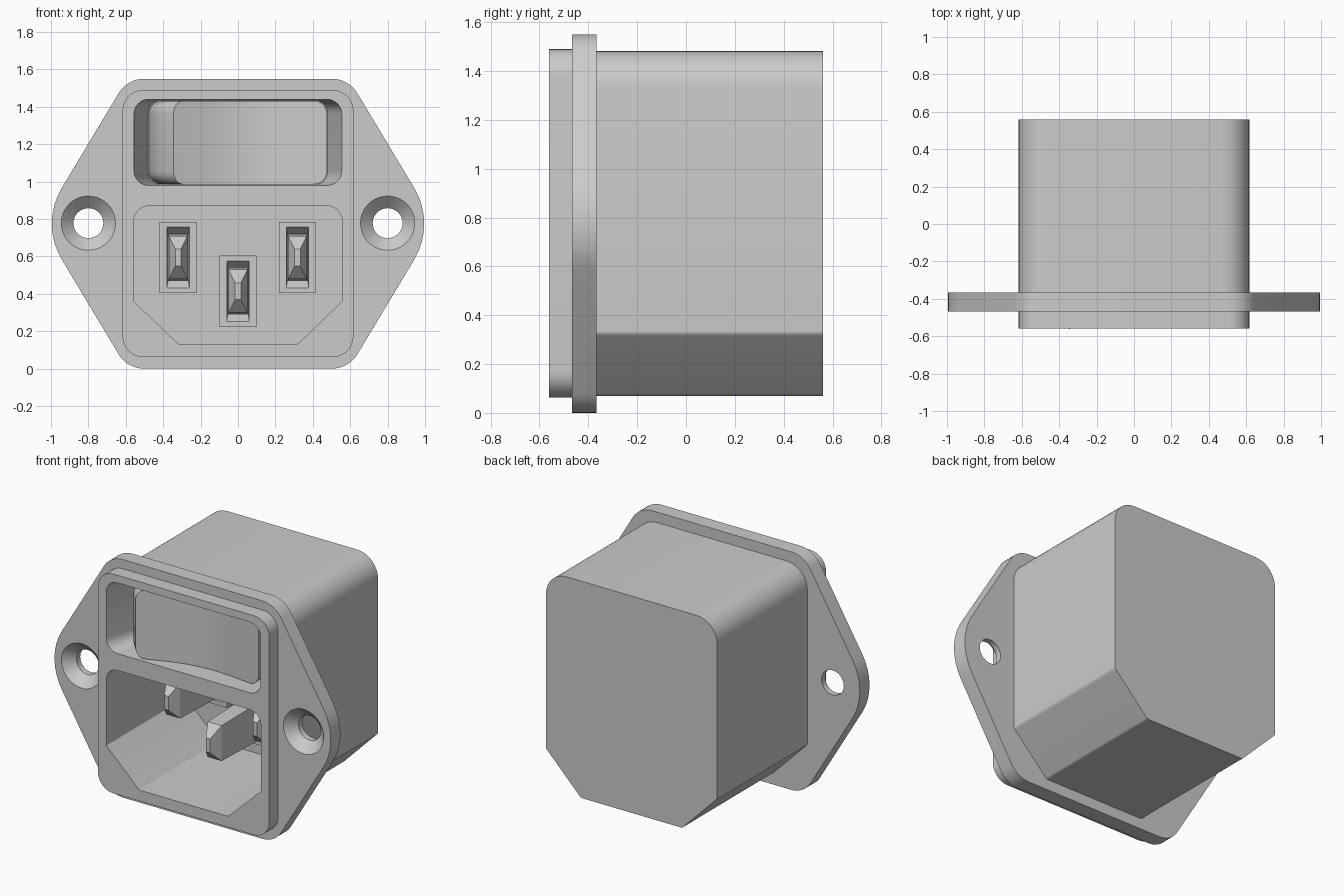
import bpy, bmesh, math
from mathutils import Vector

if "Cube" in bpy.data.objects:
    bpy.data.objects.remove(bpy.data.objects["Cube"])


def rounded(points, segs=8):
    """Outline from (u, v, radius) corners, each rounded by an arc."""
    out, n = [], len(points)
    for i, (u, v, r) in enumerate(points):
        p = Vector((u, v))
        if r == 0:
            out.append((u, v))
            continue
        a = (Vector(points[i - 1][:2]) - p).normalized()
        b = (Vector(points[(i + 1) % n][:2]) - p).normalized()
        half = a.angle(b) / 2
        centre = p + (a + b).normalized() * (r / math.sin(half))
        start = p + a * (r / math.tan(half)) - centre
        end = p + b * (r / math.tan(half)) - centre
        sweep = math.pi - 2 * half
        for k in range(segs + 1):
            t = k / segs
            q = (start * math.sin((1 - t) * sweep) + end * math.sin(t * sweep)) / math.sin(sweep)
            out.append(tuple(centre + q))
    return out


def rect(x0, x1, z0, z1, r=0.0):
    return rounded([(x0, z0, r), (x1, z0, r), (x1, z1, r), (x0, z1, r)])


def circle(x, z, r, n=40):
    return [(x + r * math.cos(2 * math.pi * i / n), z + r * math.sin(2 * math.pi * i / n)) for i in range(n)]


def loft(name, rings, vertical=False):
    """Skin (depth, outline) rings; depth runs along y, or z if vertical."""
    bm = bmesh.new()
    loops = [[bm.verts.new((u, v, d) if vertical else (u, d, v)) for u, v in pts] for d, pts in rings]
    n = len(loops[0])
    for a, b in zip(loops, loops[1:]):
        for i in range(n):
            bm.faces.new((a[i], a[(i + 1) % n], b[(i + 1) % n], b[i]))
    bm.faces.new(loops[0])
    bm.faces.new(loops[-1])
    bmesh.ops.recalc_face_normals(bm, faces=bm.faces)
    mesh = bpy.data.meshes.new(name)
    bm.to_mesh(mesh)
    bm.free()
    obj = bpy.data.objects.new(name, mesh)
    bpy.context.collection.objects.link(obj)
    return obj


def activate(obj):
    bpy.ops.object.select_all(action='DESELECT')
    obj.select_set(True)
    bpy.context.view_layer.objects.active = obj


def combine(obj, other, operation):
    mod = obj.modifiers.new("combine", 'BOOLEAN')
    mod.object, mod.operation, mod.solver = other, operation, 'EXACT'
    activate(obj)
    bpy.ops.object.modifier_apply(modifier=mod.name)
    bpy.data.objects.remove(other)


def smooth(obj):
    activate(obj)
    bpy.ops.object.shade_smooth_by_angle(angle=math.radians(25))


# Housing: mounting flange, front bezel and chamfered rear body
flange_outline = rounded([(-0.592, 0, .16), (0.592, 0, .16), (1.057, .775, .37),
                          (0.592, 1.55, .16), (-0.592, 1.55, .16), (-1.057, .775, .37)])
housing = loft("inlet_housing", [(-.467, flange_outline), (-.367, flange_outline)])
bezel_outline = rect(-.617, .617, .062, 1.49, .11)
combine(housing, loft("bezel", [(-.56, bezel_outline), (-.43, bezel_outline)]), 'UNION')
body_outline = rounded([(-.365, .07, .03), (.365, .07, .03), (.617, .325, .03),
                        (.617, 1.482, .15), (-.617, 1.482, .15), (-.617, .325, .03)])
combine(housing, loft("body", [(-.41, body_outline), (.56, body_outline)]), 'UNION')

# Countersunk screw holes
for side in (-1, 1):
    x = side * .8
    hole = loft("hole_cutter", [(-.55, circle(x, .778, .145)), (-.467, circle(x, .778, .145)),
                                (-.405, circle(x, .778, .08)), (-.3, circle(x, .778, .08))])
    combine(housing, hole, 'DIFFERENCE')

# Socket cavity and tapered switch recess
FLOOR = .26
socket = rounded([(-.32, .133, .01), (.32, .133, .01), (.557, .36, .01),
                  (.557, .87, .08), (-.557, .87, .08), (-.557, .36, .01)])
combine(housing, loft("socket_cutter", [(-.7, socket), (FLOOR, socket)]), 'DIFFERENCE')
opening = rect(-.557, .555, .98, 1.44, .08)
recess = loft("recess_cutter", [(-.7, opening), (-.56, opening), (-.28, rect(-.48, .478, .983, 1.435, .07))])
combine(housing, recess, 'DIFFERENCE')
smooth(housing)

# Rocker: tapered block with a shallow dished face
rocker = loft("rocker_switch", [(-.27, rect(-.478, .475, .986, 1.432, .07)),
                                (-.40, rect(-.455, .475, .986, 1.432, .07)),
                                (-.49, rect(-.41, .475, .986, 1.432, .07)),
                                (-.60, rect(-.31, .475, .986, 1.432, .07))])
face = rounded([(-.6, -.64, 0), (.02, -.40, .9), (.6, -.46, 0), (.6, -.8, 0), (-.6, -.8, 0)], 12)
# raise the dish so its left lip meets the bezel plane
face = [(x, y - .02) for x, y in face]
combine(rocker, loft("face_cutter", [(.8, face), (1.6, face)], True), 'DIFFERENCE')
smooth(rocker)


# Contact pins, each rising from a slotted pad on the socket floor
def pin(name, x, z, tip):
    def ring(depth, w, h):
        return depth, rect(x - w / 2, x + w / 2, z - h / 2, z + h / 2)
    loft(name, [ring(FLOOR + .01, .2, .38), ring(FLOOR - .06, .2, .38),
                ring(FLOOR - .06, .12, .325), ring(FLOOR - .01, .11, .25),
                ring(tip + .07, .1, .23), ring(tip, .03, .09)])


pin("left_pin", -.32, .594, -.28)
pin("right_pin", .318, .594, -.28)
pin("earth_pin", 0, .414, -.31)
